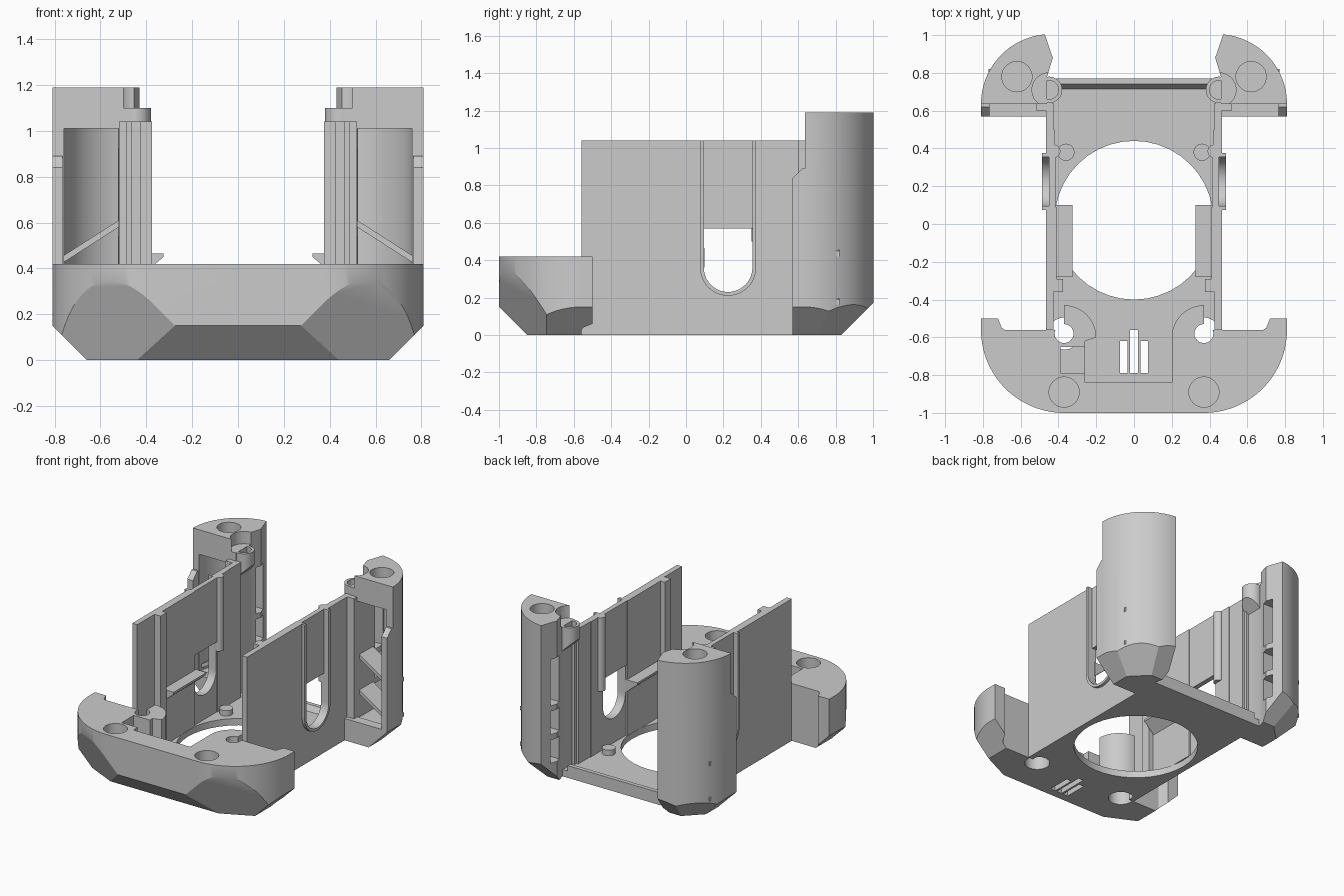
import bpy, bmesh
from math import cos, sin, radians
from mathutils import Vector

cube = bpy.data.objects.get("Cube")
if cube:
    bpy.data.objects.remove(cube, do_unlink=True)

grey = bpy.data.materials.new("plain_grey")
grey.use_nodes = True
COLOUR = (0.6, 0.6, 0.6, 1)
grey.diffuse_color = COLOUR
for node in grey.node_tree.nodes:
    if node.type == 'BSDF_PRINCIPLED':
        node.inputs["Base Color"].default_value = COLOUR


def arc(cx, cy, r, a0, a1, n=20):
    angles = [radians(a0 + (a1 - a0) * i / n) for i in range(n + 1)]
    return [(cx + r * cos(a), cy + r * sin(a)) for a in angles]


def prism(name, pts, lo, hi, axis='z'):
    """Extrude a 2D outline along an axis."""
    place = {'z': lambda a, b, h: (a, b, h),
             'y': lambda a, b, h: (a, h, b),
             'x': lambda a, b, h: (h, a, b)}[axis]
    bm = bmesh.new()
    low = [bm.verts.new(place(a, b, lo)) for a, b in pts]
    top = [bm.verts.new(place(a, b, hi)) for a, b in pts]
    bm.faces.new(low)
    bm.faces.new(top)
    for i in range(len(pts)):
        j = (i + 1) % len(pts)
        bm.faces.new((low[i], low[j], top[j], top[i]))
    bmesh.ops.recalc_face_normals(bm, faces=bm.faces)
    mesh = bpy.data.meshes.new(name)
    bm.to_mesh(mesh)
    bm.free()
    mesh.materials.append(grey)
    obj = bpy.data.objects.new(name, mesh)
    bpy.context.scene.collection.objects.link(obj)
    return obj


def box(name, x0, x1, y0, y1, z0, z1):
    return prism(name, [(x0, y0), (x1, y0), (x1, y1), (x0, y1)], z0, z1)


def rod(name, x, y, r, z0, z1):
    return prism(name, arc(x, y, r, 0, 360, 40)[:-1], z0, z1)


def trim(obj, *planes):
    """Slice away everything outside each (point, normal) plane."""
    bm = bmesh.new()
    bm.from_mesh(obj.data)
    for point, normal in planes:
        geom = bm.verts[:] + bm.edges[:] + bm.faces[:]
        bmesh.ops.bisect_plane(bm, geom=geom, plane_co=point,
                               plane_no=Vector(normal).normalized(), clear_outer=True)
        rim = [e for e in bm.edges if e.is_boundary]
        bmesh.ops.holes_fill(bm, edges=rim, sides=0)
    bmesh.ops.recalc_face_normals(bm, faces=bm.faces)
    bm.to_mesh(obj.data)
    bm.free()


def activate(obj):
    for other in bpy.context.selected_objects:
        other.select_set(False)
    obj.select_set(True)
    bpy.context.view_layer.objects.active = obj


def cut(obj, *cutters):
    activate(obj)
    for cutter in cutters:
        mod = obj.modifiers.new("cut", 'BOOLEAN')
        mod.operation, mod.solver, mod.object = 'DIFFERENCE', 'EXACT', cutter
        bpy.ops.object.modifier_apply(modifier=mod.name)
        bpy.data.objects.remove(cutter, do_unlink=True)


def finish(obj, mirror=True):
    activate(obj)
    if mirror:
        mod = obj.modifiers.new("both_sides", 'MIRROR')
        mod.use_mirror_merge = False
        bpy.ops.object.modifier_apply(modifier=mod.name)
    bpy.ops.object.shade_smooth_by_angle(angle=radians(25))


# Front block: rounded outline with chamfered underside
half = [(0.37, -0.43), (0.37, -0.56)] + arc(0.37, -0.56, 0.44, 0, -90, 28)
block = prism("front_block", half + [(-x, y) for x, y in reversed(half)], 0, 0.42)
trim(block, ((0, -0.85, 0), (0, -1, -1)))
for s in (1, -1):
    trim(block, ((s * 0.66, 0, 0), (s, 0, -1)),
         ((s * 0.44, -0.85, 0), (s, -2.1, -1)))

# Open bay at the middle of the block, rounded around the screw bosses
bay = ([(-0.26, -0.84), (0.2, -0.84)] + arc(0.37, -0.6, 0.17, 180, 90, 12)
       + [(0.37, -0.3), (-0.37, -0.3)] + arc(-0.37, -0.6, 0.17, 90, 0, 12)
       + [(-0.26, -0.62)])
cut(block, prism("bay", bay, 0.05, 0.6), box("side_pocket", -0.39, -0.25, -0.79, -0.65, 0.2, 0.6))
for s in (1, -1):
    cut(block, rod("screw_hole", s * 0.37, -0.89, 0.08, 0.2, 0.6),
        rod("through_hole", s * 0.37, -0.58, 0.05, -0.1, 0.6),
        rod("counterbore", s * 0.37, -0.58, 0.085, -0.1, 0.3))
for x, back in ((-0.055, -0.62), (0, -0.5), (0.055, -0.62)):
    cut(block, box("vent_slot", x - 0.02, x + 0.02, -0.79, back, -0.1, 0.2))
finish(block, mirror=False)

# Locating rims behind the block
rim = prism("front_rim", [(0.67, -0.57), (0.81, -0.57), (0.81, -0.5), (0.72, -0.5), (0.7, -0.55)], 0, 0.42)
trim(rim, ((0.66, 0, 0), (1, 0, -1)))
finish(rim)

# Floor plate with the large round opening
floor = box("floor_plate", -0.465, 0.465, -0.56, 0.77, 0, 0.05)
cut(floor, rod("round_opening", 0, 0.02, 0.42, -0.1, 0.2))
for s in (1, -1):
    cut(floor, rod("floor_counterbore", s * 0.37, -0.58, 0.085, -0.1, 0.2))
finish(floor, mirror=False)
finish(prism("rear_lip", [(0.71, 0.04), (0.77, 0.04), (0.77, 0.09), (0.74, 0.09)],
             -0.42, 0.42, 'x'), mirror=False)

# Side walls with a round-bottomed slot
slot = arc(0.225, 0.36, 0.13, 0, -180)
wall = [(-0.56, 0), (0.64, 0), (0.64, 1.04), (0.355, 1.04)] + slot + [(0.095, 1.04), (-0.56, 1.04)]
finish(prism("side_wall", wall, 0.425, 0.465, 'x'))
outer = arc(0.225, 0.36, 0.15, -180, 0)
frame = [(0.075, 1.04)] + outer + [(0.375, 1.04), (0.355, 1.04)] + slot + [(0.095, 1.04)]
finish(prism("slot_frame", frame, 0.43, 0.487, 'x'))

# Inner fittings on each wall
for name, *size in (("slot_panel", 0.415, 0.45, 0.08, 0.37, 0.57, 1.04),
                    ("wall_pad", 0.41, 0.43, -0.29, 0.09, 0.05, 1.04),
                    ("guide_rib", 0.375, 0.43, -0.36, -0.29, 0.05, 1.04),
                    ("rear_pad", 0.42, 0.44, 0.36, 0.5, 0.05, 1.04),
                    ("corner_web", 0.44, 0.52, 0.6, 0.66, 0, 1.04)):
    finish(box(name, *size))
finish(rod("wall_post", 0.425, 0.385, 0.035, 0.5, 1.04))
finish(rod("floor_peg", 0.36, 0.38, 0.045, 0.04, 0.09))
finish(prism("wall_ledge", [(0.43, 0.465), (0.325, 0.465), (0.325, 0.45), (0.43, 0.36)],
             -0.28, 0.1, 'y'))

# Rear pillars: quarter-round shells
outline = arc(0.44, 0.635, 0.37, 0, 85, 28) + [(0.43, 0.88), (0.46, 0.78), (0.46, 0.635)]
pillar = prism("rear_pillar", outline, 0, 1.19)
trim(pillar, ((0, 0.83, 0), (0, 1, -1)), ((0.66, 0, 0), (1, 0, -1)),
     ((0.7, 0.895, 0.16), (1, 1, -1.4)))
hollow = [(0.52, 0.55), (0.76, 0.55)] + arc(0.44, 0.635, 0.32, 3, 75)
cut(pillar, prism("hollow", hollow, 0.15, 1.01),
    rod("pillar_screw_hole", 0.62, 0.78, 0.08, 1.06, 1.4),
    rod("boss_clearance", 0.45, 0.71, 0.09, 1.1, 1.4))
for z0, z1 in ((0.16, 0.33), (0.37, 0.54), (0.58, 0.92)):
    cut(pillar, box("window", 0.38, 0.56, 0.84, 0.93, z0, z1))
finish(pillar)

# Pillar rim, braces and small screw boss
pillar_rim = prism("pillar_rim", [(0.57, 0), (0.64, 0), (0.64, 0.89), (0.62, 0.89), (0.57, 0.84)],
                   0.765, 0.81, 'x')
trim(pillar_rim, ((0.66, 0, 0), (1, 0, -1)))
finish(pillar_rim)
foot = box("pillar_foot", 0.46, 0.81, 0.57, 0.64, 0, 0.16)
trim(foot, ((0.66, 0, 0), (1, 0, -1)))
finish(foot)
for z in (0.16, 0.42):
    finish(prism("pillar_brace", [(0.52, z + 0.16), (0.77, z), (0.77, z + 0.03), (0.52, z + 0.19)],
                 0.66, 0.82, 'y'))
boss = rod("screw_boss", 0.45, 0.71, 0.07, 0.9, 1.1)
trim(boss, ((0.38, 0, 1.0), (-1, 0, -1)))
cut(boss, rod("boss_hole", 0.45, 0.71, 0.05, 1.0, 1.3))
finish(boss)
